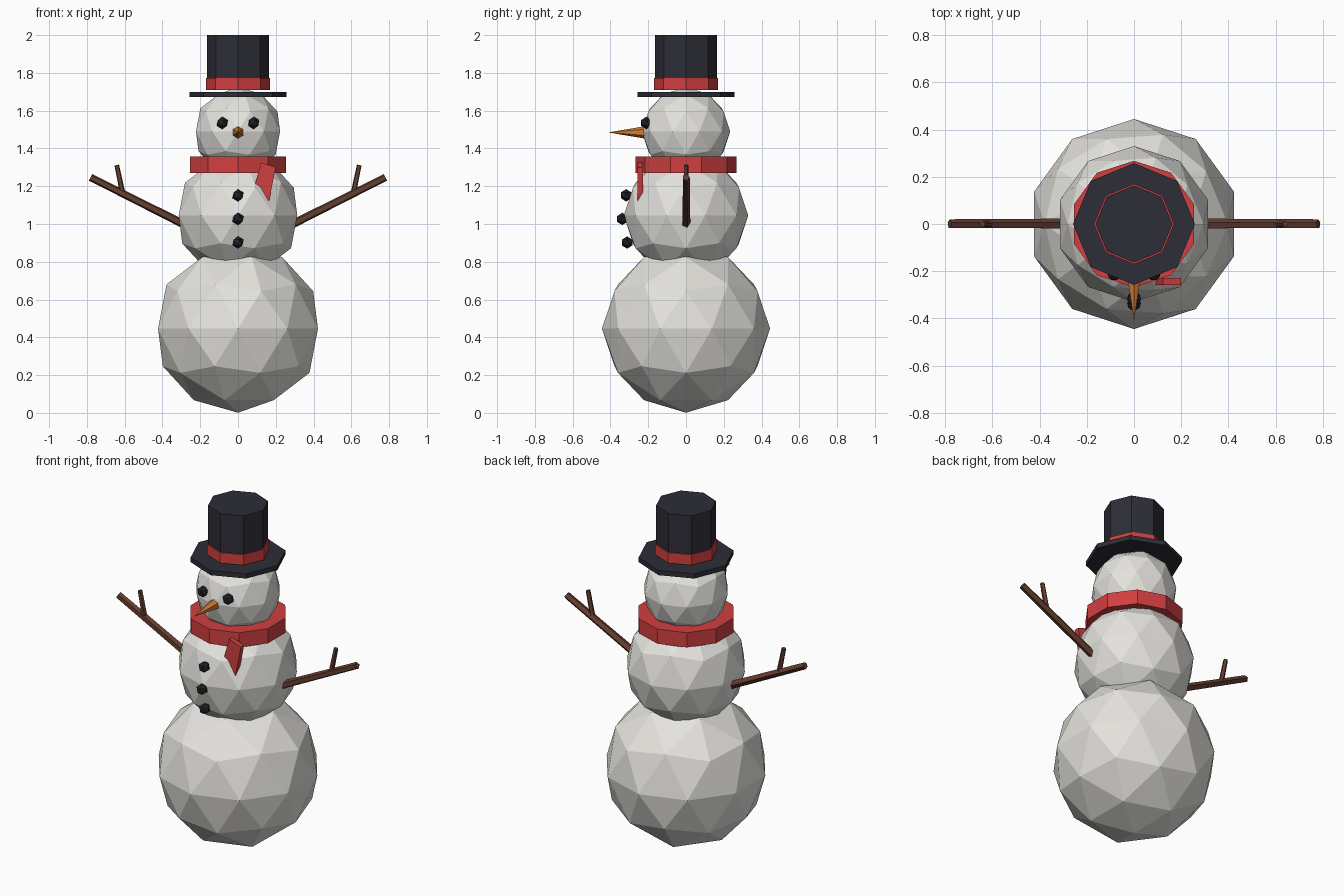
import bpy
import math
from mathutils import Vector

cube = bpy.data.objects.get("Cube")
if cube:
    bpy.data.objects.remove(cube, do_unlink=True)


def material(name, rgb):
    mat = bpy.data.materials.new(name)
    mat.use_nodes = True
    mat.diffuse_color = (*rgb, 1)
    mat.node_tree.nodes["Principled BSDF"].inputs["Base Color"].default_value = (*rgb, 1)
    return mat


SNOW = material("snow", (0.78, 0.77, 0.73))
HAT = material("hat_black", (0.026, 0.026, 0.038))
COAL = material("coal", (0.016, 0.017, 0.022))
RED = material("scarf_red", (0.64, 0.05, 0.052))
ORANGE = material("carrot_orange", (0.64, 0.21, 0.03))
BARK = material("bark_brown", (0.13, 0.048, 0.028))


def finish(name, mat):
    obj = bpy.context.object
    obj.name = name
    obj.data.materials.append(mat)
    return obj


def ball(name, mat, radius, location, subdivisions=2):
    bpy.ops.mesh.primitive_ico_sphere_add(
        subdivisions=subdivisions, radius=radius, location=location)
    return finish(name, mat)


def disc(name, mat, sides, radius, bottom, top):
    bpy.ops.mesh.primitive_cylinder_add(
        vertices=sides, radius=radius, depth=top - bottom,
        location=(0, 0, (bottom + top) / 2))
    return finish(name, mat)


def stick(name, mat, start, end, r1, r2):
    # Five-sided tapered branch lying in the xz plane
    a, b = Vector(start), Vector(end)
    d = b - a
    bpy.ops.mesh.primitive_cone_add(
        vertices=5, radius1=r1, radius2=r2, depth=d.length,
        location=(a + b) / 2, rotation=(0, math.atan2(d.x, d.z), 0))
    return finish(name, mat)


# Snow body
ball("lower_body", SNOW, 0.445, (0, 0, 0.446))
ball("middle_body", SNOW, 0.33, (0, 0, 1.045))
ball("head", SNOW, 0.234, (0, 0, 1.49))

# Hat
disc("hat_brim", HAT, 8, 0.258, 1.672, 1.70)
disc("hat_crown", HAT, 8, 0.163, 1.71, 2.0)
disc("hat_band", RED, 8, 0.17, 1.71, 1.772)

# Scarf with hanging tail
disc("scarf", RED, 10, 0.268, 1.27, 1.357)
outline = [(0.122, 1.325), (0.09, 1.21), (0.164, 1.12), (0.2, 1.30)]
n = len(outline)
verts = [(x, y, z) for y in (-0.258, -0.228) for x, z in outline]
faces = [tuple(range(n)), tuple(reversed(range(n, 2 * n)))]
faces += [((i + 1) % n, i, i + n, (i + 1) % n + n) for i in range(n)]
mesh = bpy.data.meshes.new("scarf_tail")
mesh.from_pydata(verts, [], faces)
mesh.materials.append(RED)
tail = bpy.data.objects.new("scarf_tail", mesh)
bpy.context.collection.objects.link(tail)

# Carrot nose
bpy.ops.mesh.primitive_cone_add(
    vertices=6, radius1=0.039, radius2=0, depth=0.232,
    location=(0, -0.296, 1.485), rotation=(math.pi / 2, 0, 0))
finish("nose", ORANGE)

# Coal buttons
for label, y, z in (("top", -0.317, 1.152), ("middle", -0.337, 1.027), ("bottom", -0.312, 0.902)):
    ball(label + "_button", COAL, 0.033, (0, y, z), 1)

# Eyes and branch arms on both sides
for side, s in (("left", 1), ("right", -1)):
    ball(side + "_eye", COAL, 0.033, (s * 0.083, -0.21, 1.535), 1)
    stick(side + "_arm", BARK, (s * 0.26, 0, 0.985), (s * 0.781, 0, 1.247), 0.023, 0.02)
    stick(side + "_twig", BARK, (s * 0.61, 0, 1.16), (s * 0.642, 0, 1.312), 0.015, 0.013)
